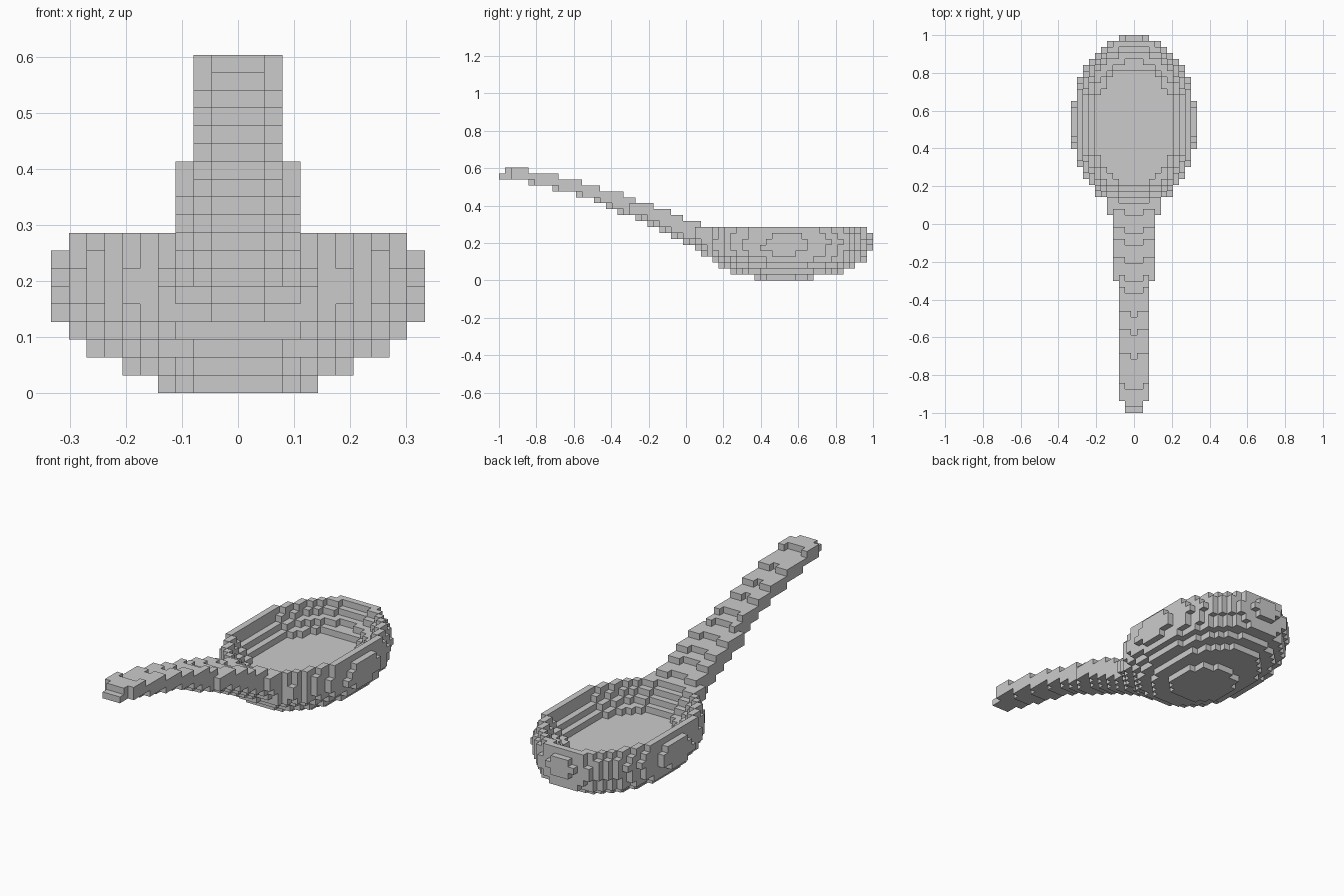
import bpy, bmesh
from math import floor
from mathutils import Vector

if "Cube" in bpy.data.objects:
    bpy.data.objects.remove(bpy.data.objects["Cube"])

V = 2 / 63          # block size
NY = 63             # blocks along the length


def ellipse_cells(k, half_width, y0, y1):
    """Blocks of layer k whose centres fall inside an ellipse in plan."""
    cy, ly = (y0 + y1) / 2, (y1 - y0) / 2
    out = set()
    for j in range(NY):
        y = -1 + V * (j + 0.5)
        for i in range(-10, 11):
            if (i * V / half_width) ** 2 + ((y - cy) / ly) ** 2 <= 1:
                out.add((i, j, k))
    return out


# bowl outside: half width, near end, far end for each layer upward
bowl_layers = [(0.147, 0.365, 0.68), (0.215, 0.235, 0.845), (0.27, 0.17, 0.91),
               (0.30, 0.13, 0.965), (0.321, 0.09, 0.975), (0.329, 0.07, 0.989),
               (0.329, 0.07, 1.0), (0.322, 0.07, 0.989), (0.312, 0.07, 0.975)]
# hollow of the bowl, keyed by layer
hollow_layers = {5: (0.22, 0.20, 0.825), 6: (0.25, 0.17, 0.865),
                 7: (0.275, 0.14, 0.91), 8: (0.282, 0.11, 0.945)}

cells = set()
for k, layer in enumerate(bowl_layers):
    cells |= ellipse_cells(k, *layer)

# handle: lengthwise positions where the top and underside drop one block
top_steps = [-0.84, -0.695, -0.57, -0.47, -0.34, -0.28, -0.18, -0.09, -0.02, 0.08]
under_steps = [-0.84, -0.72, -0.59, -0.49, -0.43, -0.37, -0.27, -0.21, -0.15,
               -0.09, -0.02, 0.05, 0.08]
for j in range(NY):
    y = -1 + V * (j + 0.5)
    if y > 0.14:
        break
    half = 1 if y < -0.935 else 2 if y < -0.30 else 3 if y < 0.05 else 4
    groove = 0 if -0.75 < y < -0.4 else 1
    for i in range(-half, half + 1):
        yt = y + V if abs(i) <= groove else y     # shallow groove along the middle
        yu = y - V * max(0, abs(i) - 1)           # rounded underside
        top = 18 if j == 0 else 19 - sum(yt > s for s in top_steps)
        if abs(i) == 3 and y < -0.25:
            top = min(top, 13)
        if abs(i) == 4:
            top = min(top, 9)
        under = 17 - sum(yu > s for s in under_steps)
        cells |= {(i, j, k) for k in range(under, top)}

# carve the hollow
for k, layer in hollow_layers.items():
    cells -= ellipse_cells(k, *layer)

# skin the blocks with their exposed faces only
bm = bmesh.new()
corners = {}


def corner(p):
    key = tuple(floor(2 * c + 0.5) for c in p)
    if key not in corners:
        corners[key] = bm.verts.new((p[0] * V, -1 + p[1] * V, p[2] * V))
    return corners[key]


for c in sorted(cells):
    mid = Vector((c[0], c[1] + 0.5, c[2] + 0.5))
    for axis in range(3):
        for sign in (-1, 1):
            n = [0, 0, 0]
            n[axis] = sign
            if (c[0] + n[0], c[1] + n[1], c[2] + n[2]) in cells:
                continue
            n = Vector(n)
            u = Vector([float(a == (axis + 1) % 3) for a in range(3)])
            w = n.cross(u)
            quad = [mid + (n + u * a + w * b) * 0.5
                    for a, b in ((-1, -1), (1, -1), (1, 1), (-1, 1))]
            bm.faces.new([corner(p) for p in quad])

mesh = bpy.data.meshes.new("spoon")
bm.to_mesh(mesh)
bm.free()
spoon = bpy.data.objects.new("spoon", mesh)
bpy.context.collection.objects.link(spoon)
